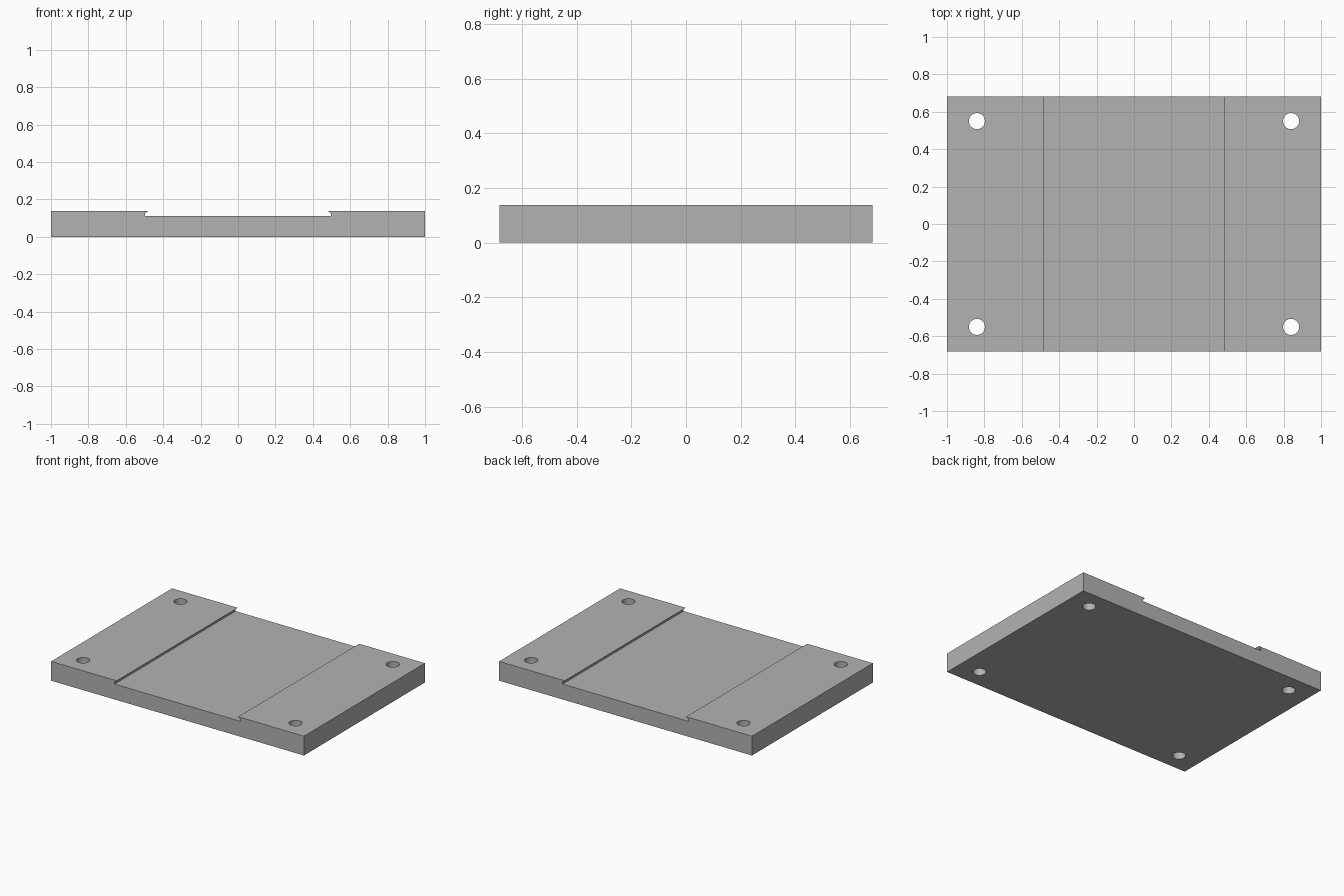
import bpy
import bmesh

cube = bpy.data.objects.get("Cube")
if cube:
    bpy.data.objects.remove(cube, do_unlink=True)

HALF_DEPTH = 0.683
HEIGHT = 0.138
HOLE_X, HOLE_Y, HOLE_R = 0.84, 0.55, 0.043

grey = bpy.data.materials.new("plain grey")
grey.use_nodes = True
colour = (0.45, 0.45, 0.45, 1)
grey.diffuse_color = colour
grey.node_tree.nodes["Principled BSDF"].inputs["Base Color"].default_value = colour

# Plate cross-section: right half with undercut channel wall, then mirrored
half = [(1, 0), (1, HEIGHT), (0.48, HEIGHT), (0.497, 0.125), (0.497, 0.11)]
profile = half + [(-x, z) for x, z in reversed(half)]

bm = bmesh.new()
face = bm.faces.new([bm.verts.new((x, -HALF_DEPTH, z)) for x, z in profile])
extruded = bmesh.ops.extrude_face_region(bm, geom=[face])["geom"]
back = [v for v in extruded if isinstance(v, bmesh.types.BMVert)]
bmesh.ops.translate(bm, verts=back, vec=(0, 2 * HALF_DEPTH, 0))
bmesh.ops.recalc_face_normals(bm, faces=bm.faces)
mesh = bpy.data.meshes.new("base_plate")
bm.to_mesh(mesh)
bm.free()
plate = bpy.data.objects.new("base_plate", mesh)
bpy.context.collection.objects.link(plate)
mesh.materials.append(grey)

# Four corner screw holes
cutters = []
for sx in (-1, 1):
    for sy in (-1, 1):
        bpy.ops.mesh.primitive_cylinder_add(
            vertices=48, radius=HOLE_R, depth=0.5,
            location=(sx * HOLE_X, sy * HOLE_Y, HEIGHT / 2))
        cutter = bpy.context.object
        cutter.name = "hole_cutter"
        cutter.hide_render = True
        cutter.data.materials.append(grey)
        cut = plate.modifiers.new("screw hole", "BOOLEAN")
        cut.operation = "DIFFERENCE"
        cut.solver = "EXACT"
        cut.object = cutter
        cutters.append(cutter)

# Apply the cuts, remove the cutters and smooth the hole walls
bpy.ops.object.select_all(action="DESELECT")
plate.select_set(True)
bpy.context.view_layer.objects.active = plate
for name in [m.name for m in plate.modifiers]:
    bpy.ops.object.modifier_apply(modifier=name)
for cutter in cutters:
    bpy.data.objects.remove(cutter, do_unlink=True)
bpy.ops.object.shade_smooth_by_angle(angle=0.5)
